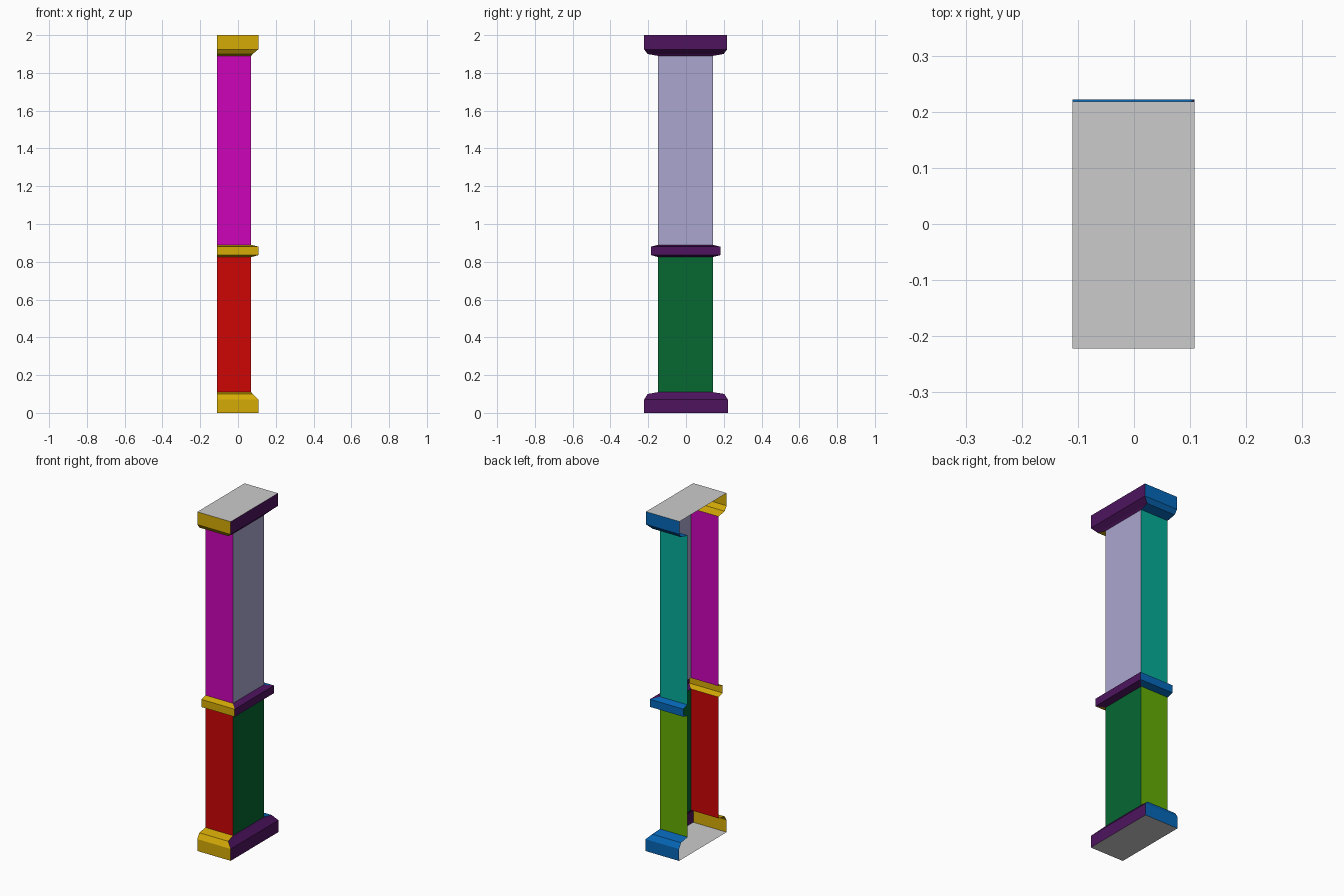
import bpy

if "Cube" in bpy.data.objects:
    bpy.data.objects.remove(bpy.data.objects["Cube"])

BACK_X = -0.11  # open side of the half column


def material(name, rgb):
    # 0-255 display colour to linear
    mat = bpy.data.materials.new(name)
    mat.diffuse_color = [(c / 255) ** 2.2 for c in rgb] + [1]
    mat.use_nodes = True
    mat.node_tree.nodes["Principled BSDF"].inputs["Base Color"].default_value = mat.diffuse_color
    return mat


def add_mesh(name, verts, faces, mats=()):
    mesh = bpy.data.meshes.new(name)
    mesh.from_pydata(verts, [], faces)
    for m in mats:
        mesh.materials.append(m)
    obj = bpy.data.objects.new(name, mesh)
    bpy.context.collection.objects.link(obj)
    return mesh


def u_shell(name, levels, mats):
    """Stack U-shaped sections (z, right x, front y, back y) into a three-sided shell."""
    verts, faces = [], []
    for z, x, y0, y1 in levels:
        verts += [(BACK_X, y0, z), (x, y0, z), (x, y1, z), (BACK_X, y1, z)]
    for r in range(len(levels) - 1):
        for s in range(3):
            a = r * 4 + s
            faces.append((a, a + 1, a + 5, a + 4))
    mesh = add_mesh(name, verts, faces, mats)
    for i, poly in enumerate(mesh.polygons):
        poly.material_index = i % 3  # front, right, back


def end_plate(name, z, x, y0, y1, up):
    verts = [(BACK_X, y0, z), (x, y0, z), (x, y1, z), (BACK_X, y1, z)]
    add_mesh(name, verts, [(0, 1, 2, 3) if up else (3, 2, 1, 0)])


trim = [material("trim_front", (212, 170, 15)),
        material("trim_right", (78, 26, 94)),
        material("trim_back", (15, 104, 184))]
lower = [material("lower_front", (204, 13, 13)),
         material("lower_right", (14, 104, 54)),
         material("lower_back", (100, 172, 12))]
upper = [material("upper_front", (204, 13, 184)),
         material("upper_right", (170, 165, 206)),
         material("upper_back", (13, 172, 152))]

shaft = (0.07, -0.147, 0.142)
band = (0.108, -0.185, 0.182)

# Plinth at the foot
u_shell("base", [(0, 0.108, -0.222, 0.222), (0.07, 0.108, -0.222, 0.222),
                 (0.10, 0.078, -0.203, 0.203), (0.11, *shaft)], trim)
end_plate("base_plate", 0, 0.108, -0.222, 0.222, False)

# Lower shaft, middle band, upper shaft
u_shell("lower_shaft", [(0.11, *shaft), (0.825, *shaft)], lower)
u_shell("middle_band", [(0.825, *shaft), (0.835, *band),
                        (0.88, *band), (0.89, *shaft)], trim)
u_shell("upper_shaft", [(0.89, *shaft), (1.89, *shaft)], upper)

# Capital at the head
u_shell("capital", [(1.89, *shaft), (1.90, 0.078, -0.203, 0.199),
                    (1.925, 0.108, -0.222, 0.218), (2.0, 0.108, -0.222, 0.218)], trim)
end_plate("top_plate", 2.0, 0.108, -0.222, 0.218, True)
